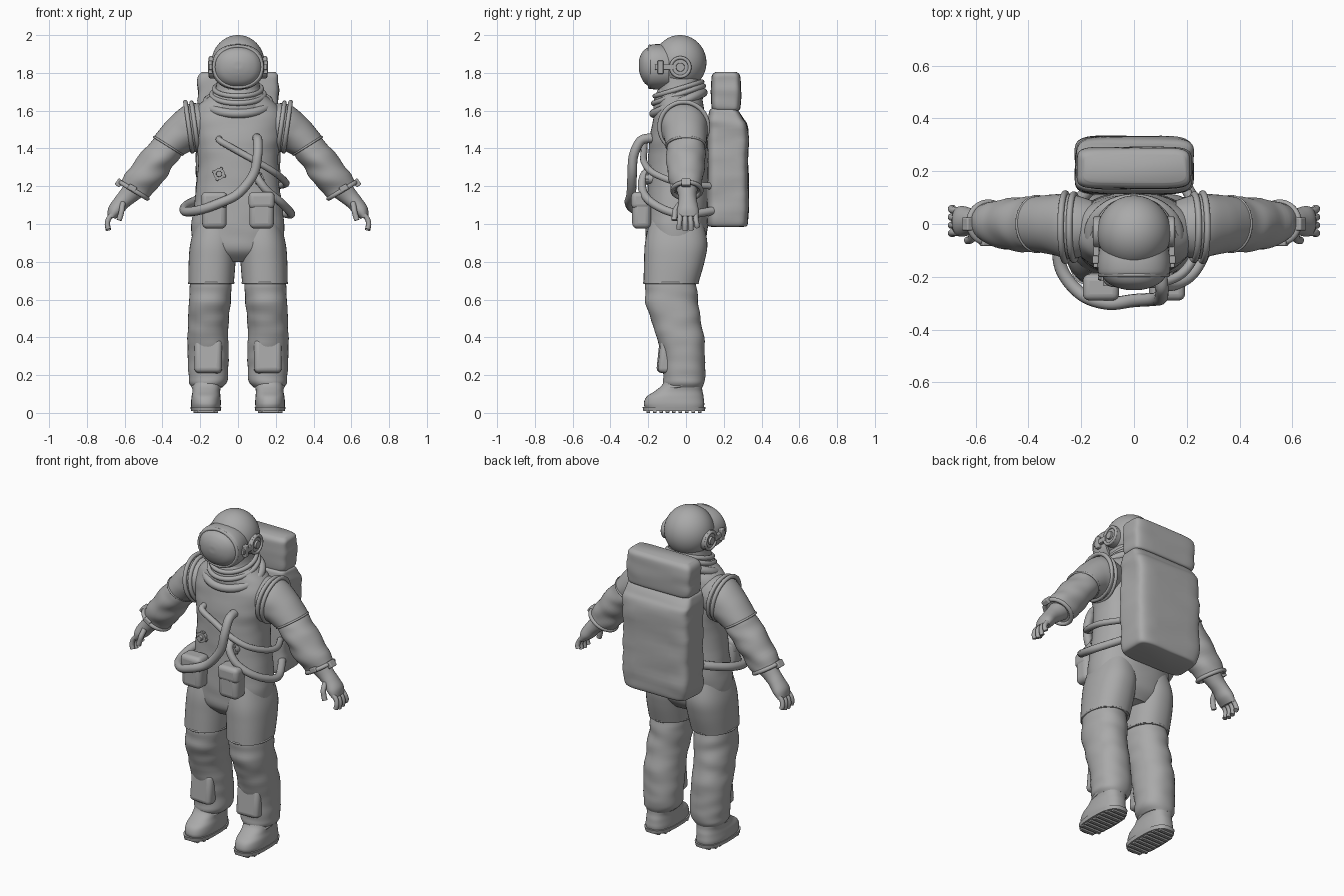
import bpy, bmesh, math
from mathutils import Vector, noise

grey = bpy.data.materials.new("suit grey")
grey.diffuse_color = (0.4, 0.4, 0.4, 1)


def finish(ob, mirror=False, angle=45):
    ob.data.materials.clear()
    ob.data.materials.append(grey)
    bpy.ops.object.select_all(action='DESELECT')
    ob.select_set(True)
    bpy.context.view_layer.objects.active = ob
    bpy.ops.object.shade_smooth_by_angle(angle=math.radians(angle))
    if mirror:
        ob.modifiers.new("mirror", 'MIRROR').use_mirror_merge = False
    return ob


def smooth_rows(rows, steps, closed=False):
    """Catmull-Rom interpolation of tuples."""
    n, out = len(rows), []
    get = (lambda i: rows[i % n]) if closed else (lambda i: rows[max(0, min(n - 1, i))])
    for i in range(n if closed else n - 1):
        for s in range(steps):
            t = s / steps
            out.append(tuple(0.5 * (2 * b + (c - a) * t + (2 * a - 5 * b + 4 * c - d) * t * t
                                    + (3 * b - a - 3 * c + d) * t ** 3)
                             for a, b, c, d in zip(get(i - 1), get(i), get(i + 1), get(i + 2))))
    if not closed:
        out.append(tuple(rows[-1]))
    return out


def section(sec, n, p=2.0):
    """Superellipse: x, y, z, half width, half depth, tilt about y, tilt about x."""
    x, y, z, ra, rb, t, s = sec
    t, s = math.radians(t), math.radians(s)
    a = Vector((math.cos(t), 0, math.sin(t)))
    b = Vector((0, math.cos(s), math.sin(s)))
    f = lambda v: math.copysign(abs(v) ** (2 / p), v)
    return [Vector((x, y, z)) + a * ra * f(math.cos(2 * math.pi * k / n))
            + b * rb * f(math.sin(2 * math.pi * k / n)) for k in range(n)]


def pad(sec):
    return tuple(sec) + (0,) * (7 - len(sec))


def loft(name, secs, mirror=False, p=2.0, n=40, steps=6, fold=0.0):
    bm = bmesh.new()
    rings = []
    for sec in smooth_rows([pad(s) for s in secs], steps):
        c = Vector(sec[:3])
        ring = []
        for v in section(sec, n, p):
            if fold:
                v = c + (v - c) * (1 + fold * noise.noise(Vector((v.x * 7, v.y * 7, v.z * 17))))
            ring.append(bm.verts.new(v))
        rings.append(ring)
    for r, q in zip(rings, rings[1:]):
        for k in range(n):
            bm.faces.new((r[k], r[(k + 1) % n], q[(k + 1) % n], q[k]))
    bm.faces.new(rings[0])
    bm.faces.new(rings[-1])
    bmesh.ops.recalc_face_normals(bm, faces=bm.faces)
    me = bpy.data.meshes.new(name)
    bm.to_mesh(me)
    bm.free()
    ob = bpy.data.objects.new(name, me)
    bpy.context.collection.objects.link(ob)
    return finish(ob, mirror)


def tube(name, pts, r, mirror=False, closed=False, steps=8):
    cu = bpy.data.curves.new(name, 'CURVE')
    cu.dimensions, cu.bevel_depth, cu.bevel_resolution, cu.use_fill_caps = '3D', r, 4, True
    path = smooth_rows([tuple(p) for p in pts], steps, closed)
    sp = cu.splines.new('POLY')
    sp.points.add(len(path) - 1)
    for q, p in zip(sp.points, path):
        q.co = (*p, 1)
    sp.use_cyclic_u = closed
    ob = bpy.data.objects.new(name, cu)
    bpy.context.collection.objects.link(ob)
    bpy.ops.object.select_all(action='DESELECT')
    ob.select_set(True)
    bpy.context.view_layer.objects.active = ob
    bpy.ops.object.convert(target='MESH')
    return finish(bpy.context.object, mirror)


def ring(name, sec, r, mirror=False):
    return tube(name, section(pad(sec), 48), r, mirror, True, 1)


def box(name, loc, size, bevel=0.01, rot=(0, 0, 0), mirror=False):
    bpy.ops.mesh.primitive_cube_add(size=1, location=loc, rotation=[math.radians(a) for a in rot])
    ob = bpy.context.object
    ob.name, ob.scale = name, size
    bpy.ops.object.transform_apply(location=True, rotation=True, scale=True)
    m = ob.modifiers.new("round", 'BEVEL')
    m.width, m.segments = bevel, 4
    return finish(ob, mirror)


# Torso and trousers
loft("torso", [(0, -.05, .80, .13, .10), (0, -.055, .86, .22, .15), (0, -.052, .95, .245, .162),
               (0, -.045, 1.05, .24, .168), (0, -.042, 1.2, .22, .162), (0, -.04, 1.35, .213, .16),
               (0, -.038, 1.45, .23, .155), (0, -.035, 1.55, .24, .14), (0, -.03, 1.62, .215, .125),
               (0, -.03, 1.67, .16, .115), (0, -.035, 1.71, .12, .11), (0, -.04, 1.78, .11, .11)],
     p=2.3, n=56, fold=.02)
loft("trouser_thigh", [(.12, -.052, 1.02, .10, .14), (.13, -.052, .9, .122, .165),
                       (.137, -.062, .8, .124, .16), (.142, -.08, .685, .12, .145)], True, 2.3)
ring("thigh_hem", (.142, -.08, .688, .118, .142), .006, True)
loft("trouser_shin", [(.142, -.08, .72, .105, .13), (.145, -.08, .66, .112, .136), (.15, -.075, .58, .111, .141),
                      (.157, -.05, .48, .108, .13), (.159, -.025, .38, .109, .125), (.158, -.012, .28, .107, .114),
                      (.157, -.01, .2, .105, .112), (.16, -.012, .16, .098, .11), (.163, -.015, .135, .08, .1)],
     True, 2.2, fold=.06)
box("shin_pocket", (.157, -.108, .30), (.145, .075, .18), .025, (-6, 0, 4), True)

# Boots with treads
loft("boot", [(.17, -.06, .025, .078, .155), (.17, -.062, .05, .08, .16), (.17, -.058, .085, .077, .15),
              (.168, -.04, .115, .074, .125), (.166, -.02, .15, .078, .105), (.165, -.015, .2, .076, .095)],
     True, 2.5, fold=.03)
loft("boot_sole", [(.17, -.063, .01, .078, .163), (.17, -.063, .032, .082, .167)], True, 2.7, steps=1)
ring("boot_ankle_band", (.166, -.022, .145, .077, .107, 0, 10), .008, True)
for i in range(9):
    w = .13 if 0 < i < 8 else .09
    box("sole_tread", (.17, -.2 + i * .034, .006), (w, .019, .012), .002, mirror=True)

# Arms
loft("upper_sleeve", [(.16, -.01, 1.53, .10, .10, 90), (.24, -.01, 1.51, .128, .125, 82),
                      (.305, -.003, 1.472, .104, .115, 56), (.37, 0, 1.412, .09, .105, 32)], True, fold=.03)
ring("sleeve_hem", (.368, 0, 1.414, .089, .104, 32), .006, True)
loft("forearm_sleeve", [(.355, 0, 1.43, .08, .095, 34), (.385, 0, 1.392, .087, .103, 35),
                        (.43, 0, 1.335, .092, .1, 36), (.49, 0, 1.255, .09, .092, 35),
                        (.55, .005, 1.18, .085, .078, 31)], True, fold=.13)
ring("sleeve_cuff", (.552, .005, 1.178, .084, .076, 31), .012, True)
box("cuff_latch", (.63, 0, 1.218), (.03, .05, .04), .006, (0, -35, 0), True)
box("cuff_clip", (.56, -.068, 1.19), (.045, .03, .03), .006, (0, -30, 0), True)
for off, r in ((-.012, .128), (.02, .132)):
    ring("armhole_ring", (.24 + off, -.012, 1.515, r, r - .004, 82), .012, True)

# Gloves
loft("glove_palm", [(.545, .005, 1.185, .06, .056, 33), (.585, .008, 1.145, .05, .048, 33),
                    (.62, .01, 1.11, .043, .05, 32), (.65, .01, 1.07, .04, .058, 25),
                    (.67, .01, 1.035, .022, .054, 20)], True)
for i in range(4):
    y, dz = -.032 + i * .028, (.008, 0, .004, .018)[i]
    tube("finger", [(.655, y, 1.06), (.683, y, 1.03), (.692, y * 1.1, 1.0), (.686, y * 1.15, .965 + dz)], .0135, True)
tube("thumb", [(.61, -.03, 1.11), (.615, -.055, 1.075), (.622, -.06, 1.045), (.63, -.062, 1.02)], .015, True)

# Helmet, visor and ear pieces
bpy.ops.mesh.primitive_uv_sphere_add(segments=48, ring_count=28, location=(0, -.032, 1.855))
helmet = bpy.context.object
helmet.name, helmet.scale = "helmet", (.14, .14, .145)
bpy.ops.object.transform_apply(location=True, rotation=True, scale=True)
finish(helmet)


def forward(rows):
    return [(0, y, z, a, b, 0, 90) for y, z, a, b in rows]


loft("visor_frame", forward([(-.09, 1.83, .13, .115), (-.14, 1.832, .138, .12), (-.18, 1.832, .137, .118),
                             (-.195, 1.832, .13, .111)]), p=2.3, steps=3)
loft("visor_glass", forward([(-.17, 1.832, .125, .106), (-.195, 1.832, .122, .104), (-.222, 1.835, .1, .086),
                             (-.24, 1.838, .066, .056), (-.249, 1.84, .03, .025), (-.25, 1.84, .005, .005)]), p=2.2)
ring("visor_rim", (0, -.192, 1.832, .128, .109, 0, 90), .009)
loft("ear_disc", [(.11, -.03, 1.83, .06, .06, 90), (.146, -.03, 1.83, .06, .06, 90)], True, steps=1)
ring("ear_ring", (.146, -.03, 1.83, .05, .05, 90), .009, True)
loft("ear_knob", [(.13, -.03, 1.83, .025, .025, 90), (.158, -.03, 1.83, .022, .022, 90)], True, steps=1)
box("visor_hinge", (.143, -.115, 1.83), (.022, .1, .03), .004, mirror=True)
box("hinge_block", (.146, -.135, 1.83), (.024, .03, .07), .005, mirror=True)
ring("neck_ring_upper", (0, -.04, 1.715, .125, .13, 0, 17), .013)
ring("neck_ring_lower", (0, -.04, 1.685, .138, .14, 0, 19), .014)
ring("collar", (0, -.04, 1.64, .165, .142, 0, 23), .024)
loft("collar_base", [(0, -.035, 1.58, .17, .13, 0, 20), (0, -.04, 1.64, .16, .14, 0, 22),
                     (0, -.04, 1.69, .135, .138, 0, 18), (0, -.04, 1.74, .11, .115, 0, 15)])

# Backpack and top roll
loft("backpack", [(0, .22, .985, .19, .085), (0, .22, 1.0, .213, .105), (0, .222, 1.1, .222, .11),
                  (0, .222, 1.3, .224, .108), (0, .221, 1.5, .222, .107), (0, .21, 1.56, .22, .093),
                  (0, .2, 1.6, .213, .075), (0, .197, 1.612, .19, .06)], p=6, n=72, fold=.05)
loft("backpack_roll", [(0, .212, 1.6, .19, .06), (0, .212, 1.615, .21, .075), (0, .212, 1.7, .216, .08),
                       (0, .212, 1.78, .21, .075), (0, .212, 1.805, .19, .055)], p=6, n=72, fold=.04)

# Belt pouches
box("belt_pouch", (.125, -.235, 1.065), (.13, .1, .18), .03, mirror=True)
box("pouch_flap", (.125, -.24, 1.125), (.137, .1, .09), .025, mirror=True)

# Chest hoses and fittings
tube("large_hose", [(.1, -.18, 1.455), (.105, -.24, 1.44), (.103, -.278, 1.36), (.08, -.285, 1.26),
                    (0, -.29, 1.16), (-.1, -.3, 1.11), (-.2, -.265, 1.075), (-.275, -.17, 1.065),
                    (-.28, -.05, 1.09), (-.23, .06, 1.12), (-.15, .15, 1.15)], .025)
tube("chest_hose", [(-.1, -.18, 1.45), (-.09, -.218, 1.437), (0, -.222, 1.385), (.1, -.222, 1.33),
                    (.19, -.18, 1.275), (.245, -.08, 1.23), (.25, .02, 1.21), (.19, .14, 1.2)], .018)
tube("waist_hose", [(.09, -.18, 1.3), (.1, -.225, 1.25), (.15, -.23, 1.18), (.22, -.19, 1.12),
                    (.27, -.1, 1.07), (.275, 0, 1.05), (.2, .14, 1.07)], .022)
for x, z, r in ((-.1, 1.265, .03), (.11, 1.24, .026)):
    loft("hose_valve", [(x, -.16, z, r, r, 0, 90), (x, -.215, z, r, r, 0, 90)], steps=1, n=24)
    loft("valve_knob", [(x, -.2, z, r * .55, r * .55, 0, 90), (x, -.235, z, r * .5, r * .5, 0, 90)], steps=1, n=24)
    for a in (0, 90):
        box("valve_lug", (x, -.205, z), (r * 2.5, .014, .016), .003, (0, a + 20, 0))
